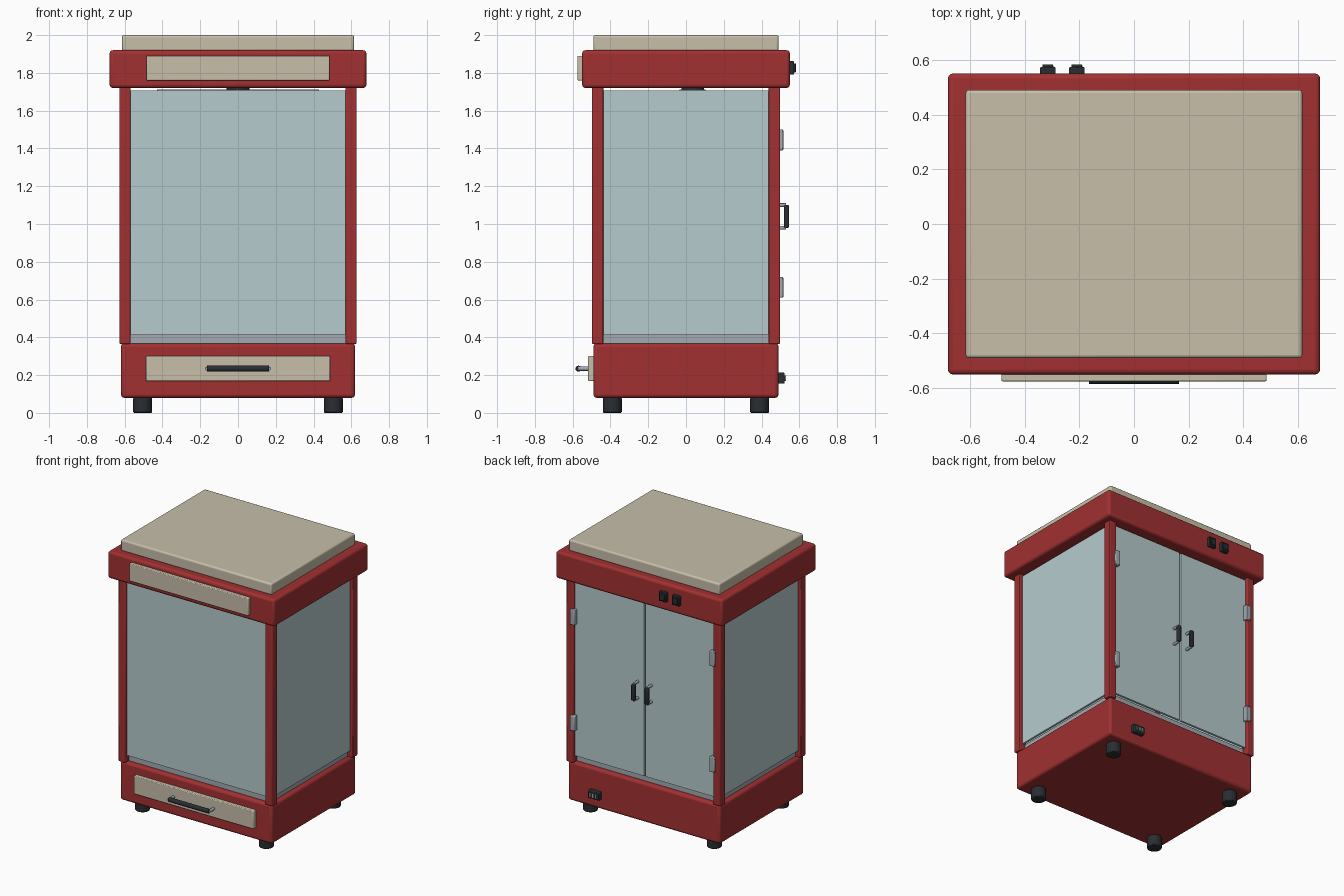
import bpy
from math import pi

if "Cube" in bpy.data.objects:
    bpy.data.objects.remove(bpy.data.objects["Cube"])


def material(name, r, g, b):
    m = bpy.data.materials.new(name)
    m.diffuse_color = (r, g, b, 1)
    m.use_nodes = True
    m.node_tree.nodes["Principled BSDF"].inputs["Base Color"].default_value = m.diffuse_color
    return m


RED = material("red_paint", 0.36, 0.03, 0.032)
CREAM = material("cream", 0.57, 0.52, 0.40)
GLASS = material("glass", 0.47, 0.60, 0.62)
STEEL = material("steel", 0.36, 0.40, 0.44)
DARK = material("dark_plastic", 0.022, 0.027, 0.032)


def finish(ob, name, mat, bevel, segments=3):
    ob.name = name
    ob.data.materials.append(mat)
    if bevel:
        mod = ob.modifiers.new("bevel", 'BEVEL')
        mod.width, mod.segments = bevel, segments
        mod.limit_method = 'ANGLE'
        bpy.ops.object.shade_smooth_by_angle(angle=0.7)
    return ob


def box(name, x, y, z, mat, bevel=0.0, segments=3):
    """Box from (min, max) ranges on each axis."""
    bpy.ops.mesh.primitive_cube_add(size=1, location=[(a + b) / 2 for a, b in (x, y, z)])
    ob = bpy.context.object
    ob.scale = [b - a for a, b in (x, y, z)]
    bpy.ops.object.transform_apply(location=False, rotation=False, scale=True)
    return finish(ob, name, mat, bevel, segments)


def rod(name, centre, radius, length, axis, mat, bevel=0.0, sides=24):
    rot = {'X': (0, pi / 2, 0), 'Y': (pi / 2, 0, 0), 'Z': (0, 0, 0)}[axis]
    bpy.ops.mesh.primitive_cylinder_add(vertices=sides, radius=radius, depth=length,
                                        location=centre, rotation=rot)
    ob = finish(bpy.context.object, name, mat, bevel, 2)
    bpy.ops.object.shade_smooth_by_angle(angle=0.7)
    return ob


# Main body
box("base", (-0.62, 0.62), (-0.49, 0.49), (0.08, 0.368), RED, 0.018)
box("header", (-0.68, 0.68), (-0.55, 0.55), (1.72, 1.92), RED, 0.018)
box("lid", (-0.615, 0.615), (-0.49, 0.49), (1.915, 2.0), CREAM, 0.012)
box("floor_tray", (-0.585, 0.585), (-0.455, 0.455), (0.36, 0.418), STEEL, 0.006)

# Feet and corner posts
for sx in (-1, 1):
    for sy in (-1, 1):
        rod("foot", (sx * 0.505, sy * 0.39, 0.041), 0.05, 0.082, 'Z', DARK, 0.006, 32)
        px = sorted((sx * 0.57, sx * 0.628))
        py = sorted((sy * 0.438, sy * 0.498))
        box("corner_post", px, py, (0.365, 1.725), RED, 0.006, 2)

# Glass panels on the front and sides
box("front_glass", (-0.572, 0.572), (-0.477, -0.463), (0.415, 1.706), GLASS)
for s in (-1, 1):
    box("side_glass", sorted((s * 0.593, s * 0.607)), (-0.44, 0.44), (0.415, 1.706), GLASS)

# Back doors with hinges and pull handles
for s in (-1, 1):
    box("glass_door", sorted((s * 0.006, s * 0.57)), (0.465, 0.481), (0.415, 1.706), GLASS)
    for z in (0.665, 1.445):
        box("hinge", sorted((s * 0.55, s * 0.59)), (0.478, 0.515), (z - 0.055, z + 0.055),
            STEEL, 0.005, 2)
    box("door_handle", sorted((s * 0.042, s * 0.068)), (0.518, 0.546), (0.98, 1.1),
        DARK, 0.006, 2)
    for z in (0.98, 1.1):
        rod("door_handle_standoff", (s * 0.055, 0.503, z), 0.01, 0.054, 'Y', STEEL)

# Cream front panel and drawer
box("header_panel", (-0.485, 0.485), (-0.575, -0.54), (1.76, 1.89), CREAM, 0.005, 2)
box("drawer_front", (-0.488, 0.488), (-0.518, -0.48), (0.168, 0.302), CREAM, 0.005, 2)
rod("drawer_handle", (0, -0.569, 0.234), 0.016, 0.33, 'X', DARK, 0.003)
for s in (-1, 1):
    rod("drawer_handle_standoff", (s * 0.163, -0.543, 0.234), 0.011, 0.06, 'Y', STEEL)

# Rocker switches and power inlet on the back
for x in (-0.315, -0.209):
    box("switch_body", (x - 0.029, x + 0.029), (0.545, 0.573), (1.792, 1.862), DARK, 0.004, 2)
    box("switch_rocker", (x - 0.02, x + 0.02), (0.57, 0.583), (1.803, 1.851), DARK, 0.004, 2)
box("power_inlet", (0.345, 0.435), (0.485, 0.522), (0.155, 0.213), DARK, 0.005, 2)
for i in (-1, 0, 1):
    x = 0.39 + i * 0.022
    box("inlet_pin", (x - 0.005, x + 0.005), (0.515, 0.529), (0.17, 0.198), STEEL)

# Lamp bar hanging under the header inside the cabinet
box("lamp_bar", (-0.43, 0.43), (-0.035, 0.105), (1.67, 1.713), STEEL, 0.006, 2)
rod("lamp_mount", (0, 0.035, 1.705), 0.06, 0.04, 'Z', DARK)
